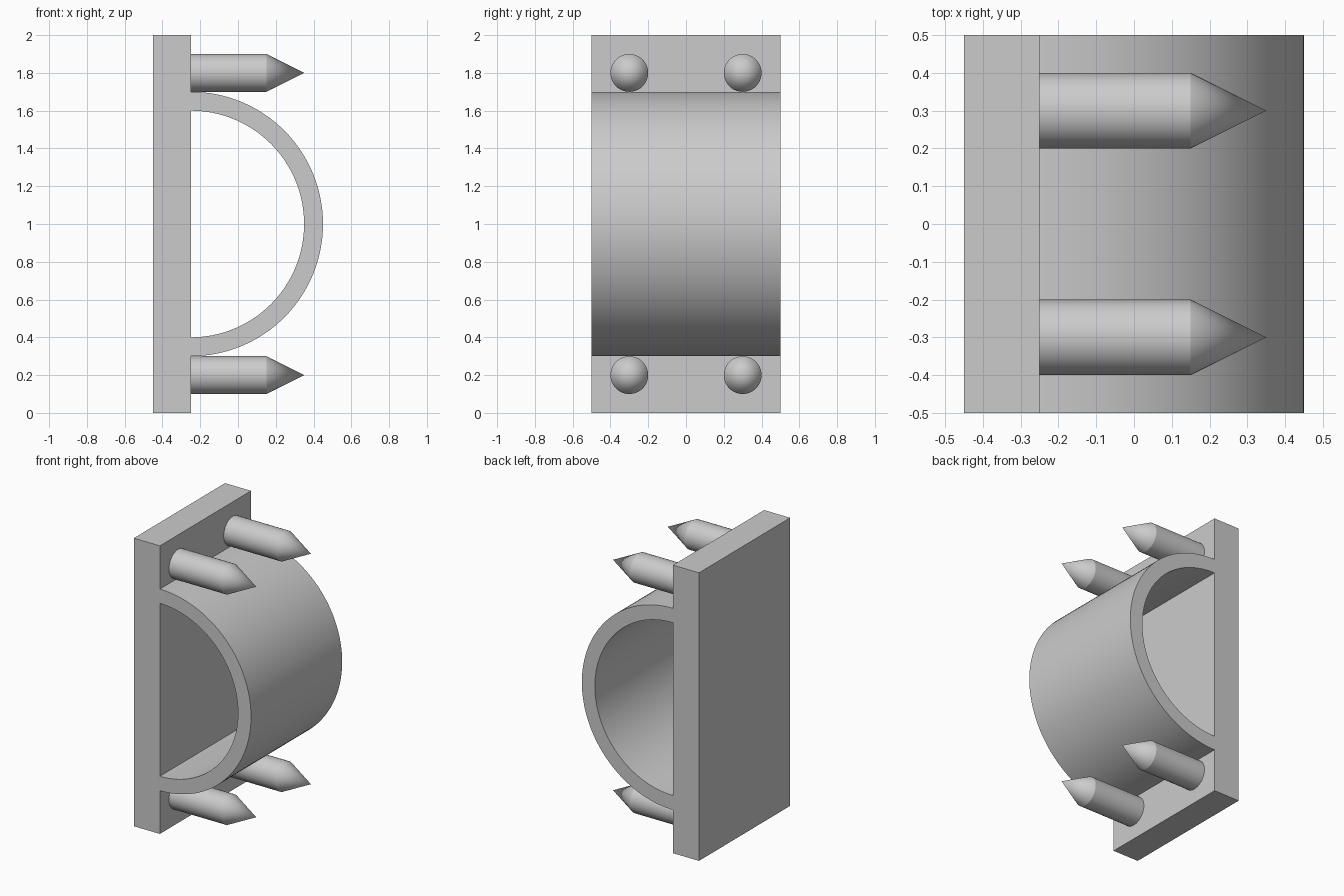
import bpy, bmesh, math
from mathutils import Matrix, Vector

cube = bpy.data.objects.get("Cube")
if cube:
    bpy.data.objects.remove(cube, do_unlink=True)

# Single grey material
GREY = (0.6, 0.6, 0.6, 1.0)
grey = bpy.data.materials.new("plain grey")
grey.use_nodes = True
grey.diffuse_color = GREY
grey.node_tree.nodes["Principled BSDF"].inputs["Base Color"].default_value = GREY

PLATE_FACE = -0.25   # x of the plate's mounting side
MID_Z = 1.0


def add_object(name, bm, smooth=False):
    bmesh.ops.recalc_face_normals(bm, faces=bm.faces)
    mesh = bpy.data.meshes.new(name)
    bm.to_mesh(mesh)
    bm.free()
    mesh.materials.append(grey)
    obj = bpy.data.objects.new(name, mesh)
    bpy.context.collection.objects.link(obj)
    if smooth:
        bpy.ops.object.select_all(action='DESELECT')
        obj.select_set(True)
        bpy.context.view_layer.objects.active = obj
        bpy.ops.object.shade_smooth_by_angle(angle=math.radians(20))
    return obj


# Upright back plate
bm = bmesh.new()
bmesh.ops.create_cube(bm, size=1)
bmesh.ops.scale(bm, vec=(0.2, 1, 2), verts=bm.verts)
bmesh.ops.translate(bm, vec=(PLATE_FACE - 0.1, 0, MID_Z), verts=bm.verts)
add_object("back_plate", bm)

# Half-round band: a rectangular section swept through a half turn
bm = bmesh.new()
section = [bm.verts.new((PLATE_FACE, y, MID_Z + r))
           for r, y in ((0.6, -0.5), (0.7, -0.5), (0.7, 0.5), (0.6, 0.5))]
edges = [bm.edges.new((section[i], section[(i + 1) % 4])) for i in range(4)]
bmesh.ops.spin(bm, geom=section + edges, cent=(PLATE_FACE, 0, MID_Z),
               axis=(0, 1, 0), angle=math.pi, steps=64)
bmesh.ops.holes_fill(bm, edges=[e for e in bm.edges if e.is_boundary], sides=4)
add_object("half_round_band", bm, smooth=True)


# Pointed pegs: a shaft and tip profile turned about the x axis
def add_peg(name, y, z):
    bm = bmesh.new()
    profile = [bm.verts.new(p) for p in
               ((0, 0, 0), (0, 0, 0.1), (0.4, 0, 0.1), (0.6, 0, 0))]
    edges = [bm.edges.new(pair) for pair in zip(profile, profile[1:])]
    bmesh.ops.spin(bm, geom=profile + edges, cent=(0, 0, 0),
                   axis=(1, 0, 0), angle=math.tau, steps=48)
    bmesh.ops.remove_doubles(bm, verts=bm.verts, dist=0.0001)
    bmesh.ops.transform(bm, matrix=Matrix.Translation(Vector((PLATE_FACE, y, z))),
                        verts=bm.verts)
    add_object(name, bm, smooth=True)


for level, z in (("lower", 0.2), ("upper", 1.8)):
    for side, y in (("front", -0.3), ("back", 0.3)):
        add_peg(f"{level}_{side}_peg", y, z)
